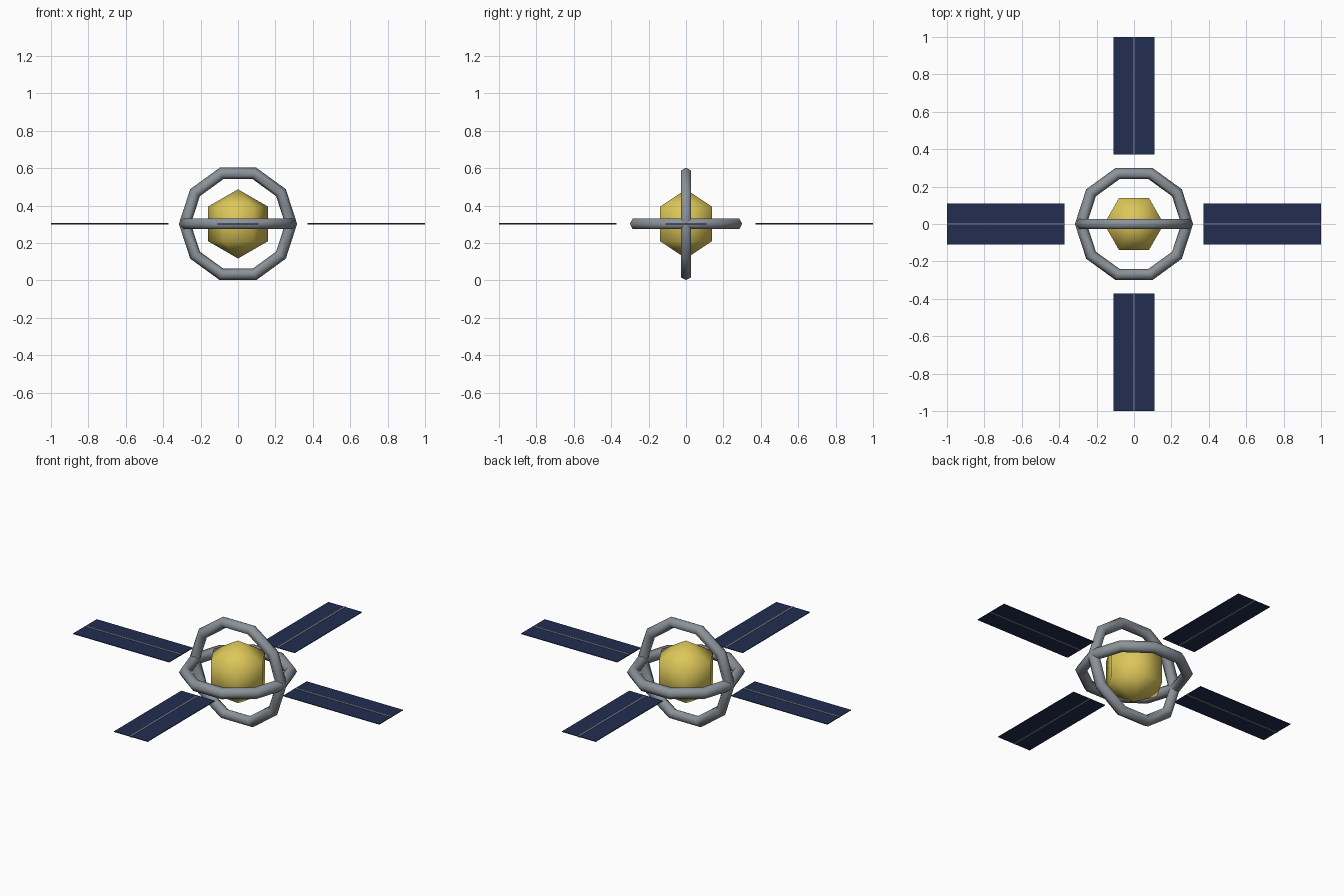
import bpy
import math

cube = bpy.data.objects.get("Cube")
if cube:
    bpy.data.objects.remove(cube, do_unlink=True)

CENTRE_Z = 0.302


def material(name, rgb):
    mat = bpy.data.materials.new(name)
    mat.use_nodes = True
    colour = (*rgb, 1)
    mat.diffuse_color = colour
    mat.node_tree.nodes["Principled BSDF"].inputs["Base Color"].default_value = colour
    return mat


gold = material("gold foil", (0.72, 0.57, 0.10))
grey = material("grey metal", (0.26, 0.29, 0.32))
navy = material("navy solar cells", (0.016, 0.027, 0.082))


def finish(name, mat, smooth=False):
    """Name and colour the newest object."""
    obj = bpy.context.object
    obj.name = name
    obj.data.materials.clear()
    obj.data.materials.append(mat)
    if smooth:
        bpy.ops.object.shade_smooth()
    return obj


# Faceted core, smooth shaded, with a corner towards each side
bpy.ops.mesh.primitive_uv_sphere_add(segments=6, ring_count=3, radius=0.185,
                                     location=(0, 0, CENTRE_Z),
                                     rotation=(0, 0, math.pi / 2))
finish("core", gold, True)

# Two crossed ten-sided rings, one level and one upright
for name, tilt in (("level_ring", 0), ("upright_ring", math.pi / 2)):
    bpy.ops.mesh.primitive_torus_add(major_segments=10, minor_segments=6,
                                     major_radius=0.284, minor_radius=0.032,
                                     location=(0, 0, CENTRE_Z),
                                     rotation=(tilt, 0, 0))
    finish(name, grey, True)

# Four thin solar panels, each with a slim spine along its middle
INNER, OUTER = 0.372, 1.0
MIDDLE, LENGTH = (INNER + OUTER) / 2, OUTER - INNER
for i, side in enumerate(("left", "back", "right", "front")):
    angle = i * math.pi / 2
    place = (MIDDLE * math.cos(angle), MIDDLE * math.sin(angle), CENTRE_Z)
    for part, width, thick, mat in (("panel", 0.22, 0.004, navy),
                                    ("panel_spine", 0.008, 0.008, grey)):
        bpy.ops.mesh.primitive_cube_add(size=1, location=place,
                                        rotation=(0, 0, angle))
        obj = finish(f"{side}_{part}", mat)
        obj.scale = (LENGTH, width, thick)
